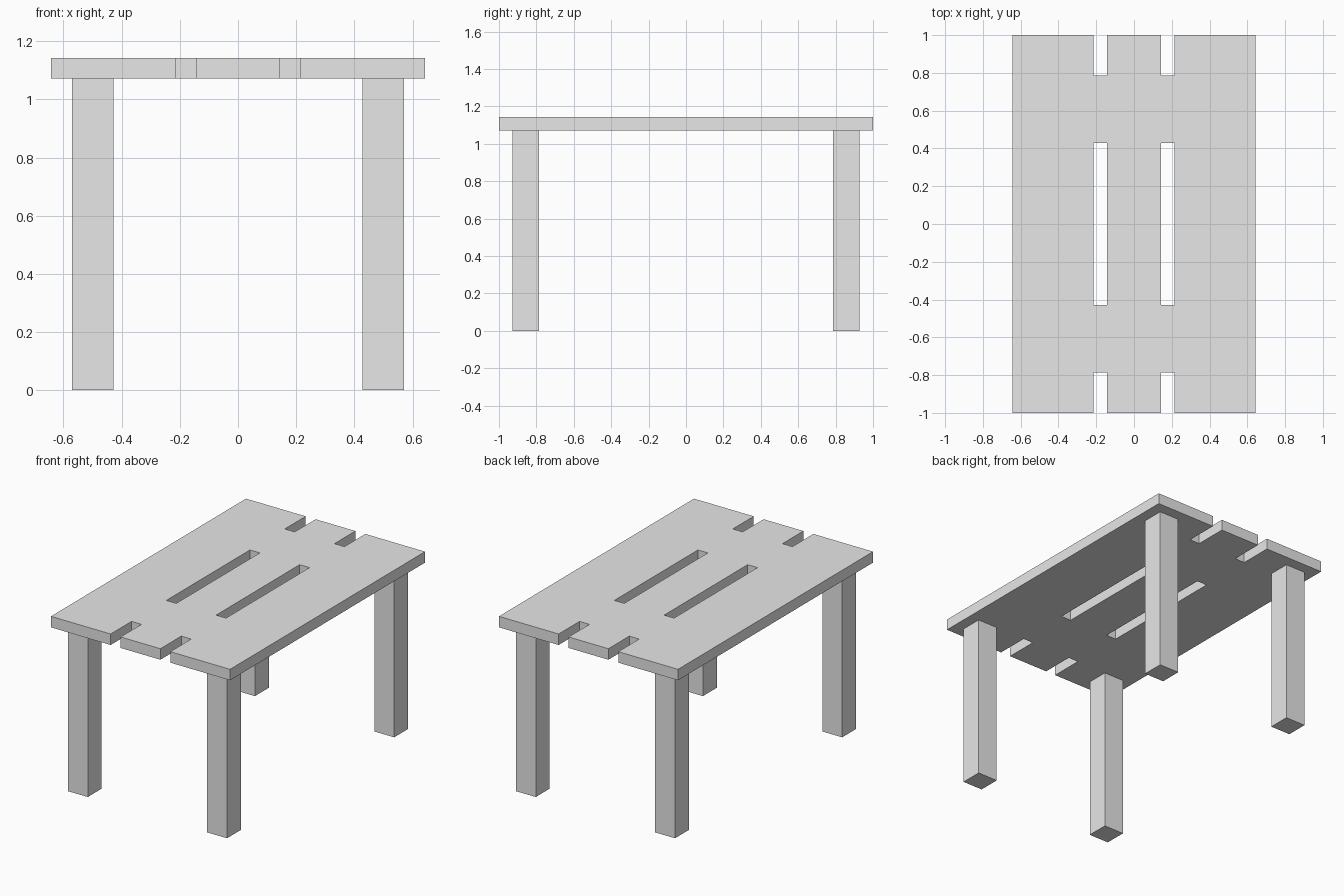
import bpy
import bmesh
from mathutils import Matrix, Vector

U = 1 / 14  # the table is laid out on a grid of fourteenths

cube = bpy.data.objects.get("Cube")
if cube:
    bpy.data.objects.remove(cube, do_unlink=True)

gray = bpy.data.materials.new("light gray")
gray.use_nodes = True
gray.diffuse_color = (0.8, 0.8, 0.8, 1)
gray.node_tree.nodes["Principled BSDF"].inputs["Base Color"].default_value = (0.8, 0.8, 0.8, 1)


def finish(name, bm):
    """Turn a bmesh into a flat-shaded gray object."""
    bmesh.ops.recalc_face_normals(bm, faces=bm.faces)
    mesh = bpy.data.meshes.new(name)
    bm.to_mesh(mesh)
    bm.free()
    mesh.materials.append(gray)
    obj = bpy.data.objects.new(name, mesh)
    bpy.context.collection.objects.link(obj)
    return obj


def tabletop():
    """Three boards joined by two cross bands, leaving slots between them."""
    xs = [-9, -3, -2, 2, 3, 9]
    ys = [-14, -11, -6, 6, 11, 14]
    bm = bmesh.new()
    for i in range(5):
        for j in range(5):
            if i % 2 and j % 2 == 0:  # open slot or end notch
                continue
            corners = [(i, j), (i + 1, j), (i + 1, j + 1), (i, j + 1)]
            bm.faces.new([bm.verts.new((xs[a] * U, ys[b] * U, 15 * U)) for a, b in corners])
    bmesh.ops.remove_doubles(bm, verts=bm.verts, dist=0.001)
    # Thicken the sheet into a board
    raised = bmesh.ops.extrude_face_region(bm, geom=bm.faces[:], use_keep_orig=True)
    top_verts = [g for g in raised["geom"] if isinstance(g, bmesh.types.BMVert)]
    bmesh.ops.translate(bm, verts=top_verts, vec=(0, 0, U))
    finish("tabletop", bm)


def leg(name, x, y):
    """Square post standing on the ground."""
    bm = bmesh.new()
    size = Matrix.Diagonal(Vector((2 * U, 2 * U, 15 * U, 1)))
    place = Matrix.Translation((x * U, y * U, 7.5 * U))
    bmesh.ops.create_cube(bm, size=1, matrix=place @ size)
    finish(name, bm)


tabletop()
for side, x in (("left", 7), ("right", -7)):
    for end, y in (("front", -12), ("back", 12)):
        leg(f"{end}_{side}_leg", x, y)
